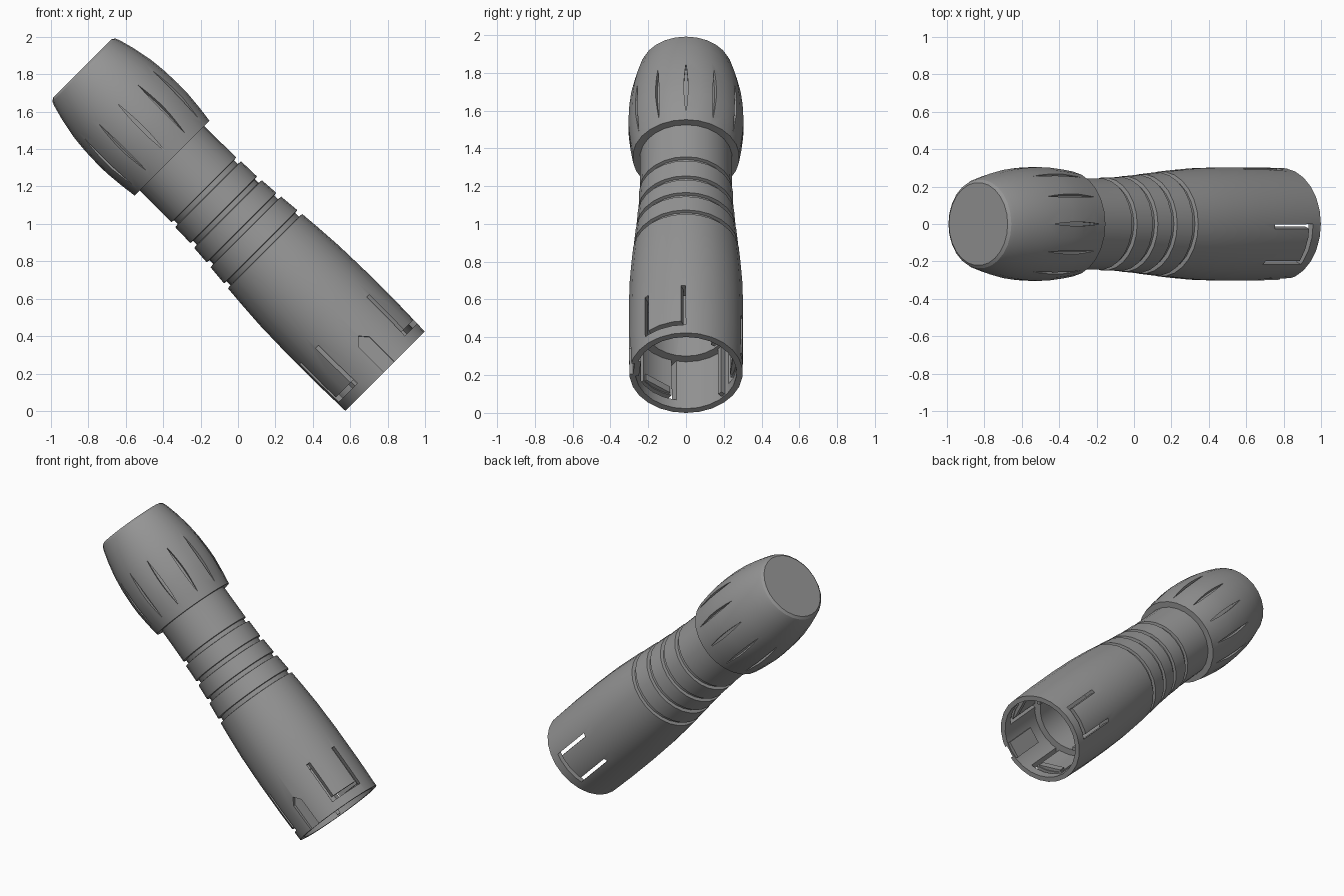
import bpy, bmesh
from math import sin, pi, radians
from mathutils import Matrix, Vector

if "Cube" in bpy.data.objects:
    bpy.data.objects.remove(bpy.data.objects["Cube"])

# The tool lies along a 45 degree axis; parts are built upright along it
PLACE = Matrix.Translation((0.787, 0, 0.212)) @ Matrix.Rotation(-pi / 4, 4, 'Y')
SIDES = 26
grey = bpy.data.materials.new("dark_grey")
grey.diffuse_color = (0.3, 0.3, 0.3, 1)
grey.use_nodes = True
grey.node_tree.nodes["Principled BSDF"].inputs["Base Color"].default_value = grey.diffuse_color


def finish(name, bm):
    mesh = bpy.data.meshes.new(name)
    bm.to_mesh(mesh)
    bm.free()
    mesh.materials.append(grey)
    ob = bpy.data.objects.new(name, mesh)
    bpy.context.collection.objects.link(ob)
    ob.matrix_world = PLACE
    return ob


def lathe(name, profile):
    """Revolve (radius, distance) points around the axis."""
    bm = bmesh.new()
    vs = [bm.verts.new((r, 0, t)) for r, t in profile]
    es = [bm.edges.new(p) for p in zip(vs, vs[1:])]
    bmesh.ops.spin(bm, geom=vs + es, cent=(0, 0, 0), axis=(0, 0, 1),
                   angle=2 * pi, steps=SIDES)
    bmesh.ops.remove_doubles(bm, verts=bm.verts, dist=1e-4)
    bmesh.ops.recalc_face_normals(bm, faces=bm.faces)
    return finish(name, bm)


def prisms(name, outline, r0, r1, angles):
    """Extrude a counter-clockwise (sideways, distance) outline from r0 to r1."""
    bm = bmesh.new()
    n = len(outline)
    for deg in angles:
        rot = Matrix.Rotation(radians(deg), 3, 'Z')
        low, high = [[bm.verts.new(rot @ Vector((r, u, t))) for u, t in outline]
                     for r in (r0, r1)]
        bm.faces.new(low[::-1])
        bm.faces.new(high)
        for i in range(n):
            j = (i + 1) % n
            bm.faces.new((low[i], low[j], high[j], high[i]))
    return finish(name, bm)


def cut(ob, cutter):
    mod = ob.modifiers.new("cut", 'BOOLEAN')
    mod.operation = 'DIFFERENCE'
    mod.solver = 'EXACT'
    mod.object = cutter
    cutter.hide_render = True
    bpy.context.view_layer.update()
    bpy.context.view_layer.objects.active = ob
    bpy.ops.object.modifier_apply(modifier=mod.name)
    bpy.data.objects.remove(cutter)


def box(u0, u1, t0, t1):
    return [(u0, t0), (u1, t0), (u1, t1), (u0, t1)]


# Sleeve: hollow socket end, tapered grip, four ring grooves, straight neck
inner = [(0, 0.85), (0.225, 0.85), (0.225, 0.35), (0.268, 0.35), (0.268, 0)]
outer = [(0.30, 0), (0.305, 0.2), (0.305, 0.45), (0.300, 0.65), (0.290, 0.8)]
for t, r in ((0.925, 0.279), (1.07, 0.265), (1.205, 0.254), (1.355, 0.247)):
    outer += [(r + 0.002, t - 0.017), (r - 0.02, t - 0.014),
              (r - 0.02, t + 0.014), (r - 0.002, t + 0.017)]
outer += [(0.244, 1.5), (0.244, 1.66), (0, 1.66)]
body = lathe("sleeve", inner + outer)

# Three U-shaped slots freeing the spring clips, and one pointed key notch
CLIPS = (-23, -143, -263)
S, B, T = 0.117, 0.06, 0.35
u_slot = [(-S, B), (S, B), (S, T), (S - 0.024, T), (S - 0.024, B + 0.028),
          (0.024 - S, B + 0.028), (0.024 - S, T), (-S, T)]
for a in CLIPS:
    cut(body, prisms("slot_cutter", u_slot, 0.2, 0.4, [a]))
notch = [(-0.04, -0.02), (0.04, -0.02), (0.04, 0.19), (0, 0.235), (-0.04, 0.19)]
cut(body, prisms("notch_cutter", notch, 0.278, 0.4, [-84]))

# Inner clip hooks, key block and guide ribs
prisms("clip_hooks", box(-0.08, 0.08, 0.095, 0.14), 0.245, 0.275, CLIPS)
prisms("key_block", box(-0.055, 0.055, 0.005, 0.25), 0.245, 0.275, [-84])
prisms("guide_ribs", box(-0.012, 0.012, 0.01, 0.35), 0.24, 0.275, (-228, -324))

# Bulged end cap with twelve lens-shaped grip flutes
cap = lathe("end_cap", [(0, 1.612), (0.283, 1.612), (0.295, 1.7), (0.305, 1.8),
                        (0.306, 1.87), (0.302, 1.97), (0.291, 2.07),
                        (0.271, 2.17), (0.248, 2.255), (0.238, 2.278),
                        (0.222, 2.29), (0, 2.29)])
half = [(0.011 * sin(pi * i / 8), 1.66 + 0.36 * i / 8) for i in range(9)]
lens = half + [(-u, t) for u, t in half[-2:0:-1]]
cut(cap, prisms("flute_cutter", lens, 0.283, 0.4, range(0, 360, 30)))

# Smooth shading with crisp edges
for ob in bpy.context.scene.objects:
    ob.select_set(True)
bpy.context.view_layer.objects.active = body
bpy.ops.object.shade_smooth_by_angle(angle=radians(25))
